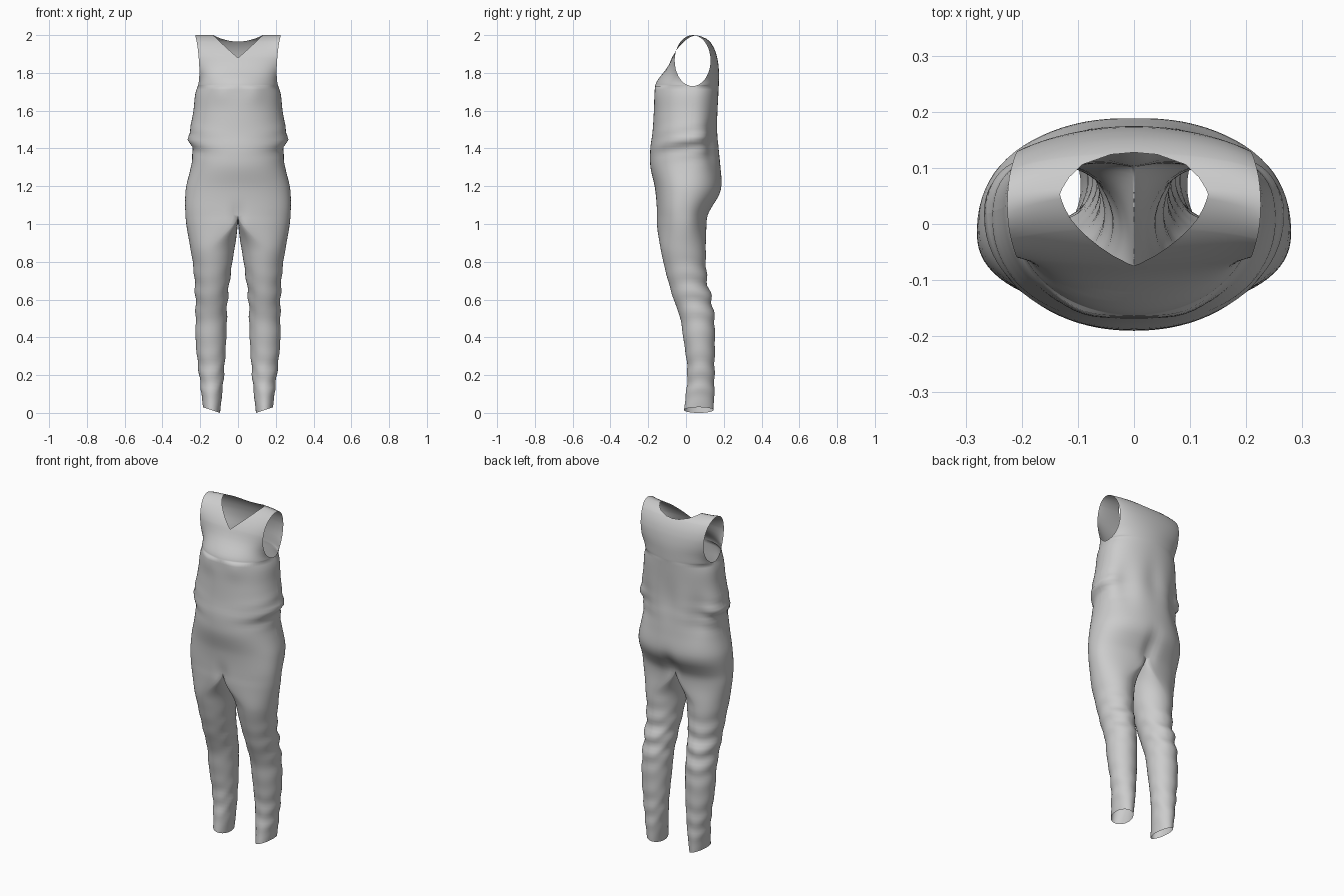
import bpy, bmesh
from math import sin, cos, asin, pi, sqrt, exp, radians

if "Cube" in bpy.data.objects:
    bpy.data.objects.remove(bpy.data.objects["Cube"])

# Silhouette: height, half width, front y, back y
BODY = [
    (0.00, .185, -.01, .145), (.10, .195, .0, .15), (.20, .205, .008, .15), (.30, .217, .0, .152),
    (.40, .225, -.015, .153), (.50, .224, -.03, .15), (.60, .225, -.065, .135), (.70, .23, -.095, .112),
    (.80, .24, -.12, .105), (.90, .257, -.14, .105), (1.0, .274, -.155, .11), (1.05, .278, -.156, .12),
    (1.1, .28, -.157, .148), (1.15, .279, -.16, .178), (1.2, .274, -.166, .19), (1.3, .25, -.188, .183),
    (1.37, .24, -.19, .178), (1.42, .25, -.187, .175), (1.45, .262, -.182, .172), (1.5, .254, -.176, .17),
    (1.6, .236, -.17, .17), (1.69, .226, -.166, .172), (1.75, .208, -.157, .174), (1.83, .205, -.098, .173),
    (1.9, .21, -.064, .16), (1.95, .216, -.025, .138), (1.985, .223, .02, .105), (2.0, .226, .06, .06)]
INNER = [(0, .095), (.2, .075), (.4, .062), (.6, .055), (.8, .03), (.9, .014), (1.0, .004), (1.05, 0)]
MID = [(0, .07), (1.05, -.018), (1.2, .0), (1.4, .015), (1.73, .035), (2.0, .035)]
CROTCH, ARM, V, NAPE, M = 1.05, 1.73, 1.88, 1.965, 20


def look(table, z, c=1):
    """Smooth interpolation of a column in a height table."""
    z = min(max(z, table[0][0]), table[-1][0])
    i = 0
    while i < len(table) - 2 and z > table[i + 1][0]:
        i += 1
    a, b = table[i], table[i + 1]
    def slope(k):
        p, q = table[max(k - 1, 0)], table[min(k + 1, len(table) - 1)]
        return (q[c] - p[c]) / (q[0] - p[0])
    h = b[0] - a[0]
    t = (z - a[0]) / h
    return ((2*t**3 - 3*t*t + 1) * a[c] + (t**3 - 2*t*t + t) * h * slope(i)
            + (3*t*t - 2*t**3) * b[c] + (t**3 - t*t) * h * slope(i + 1))


def bell(v, c, w):
    return exp(-((v - c) / w) ** 2)


def folds(z, a):
    """Cloth wrinkles at the knees, ankles and sides of the waist."""
    leg = bell(z, .62, .16) * (.004 + .003 * cos(a + pi)) + .003 * bell(z, .2, .12)
    waist = .006 * bell(z, 1.43, .07) * max(0, sin(a)) ** 2
    return (leg * sin(60 * z + 2.2 * sin(a) + 1.5 * cos(2 * a))
            + waist * sin(75 * z + 3 * cos(a)))


def roundness(z):
    t = min(max((CROTCH - z) / .2, 0), 1)
    return t * t * (3 - 2 * t)


def leg_dims(z):
    w, f, b, i = look(BODY, z), look(BODY, z, 2), look(BODY, z, 3), look(INNER, z)
    return (w + i) / 2, (w - i) / 2, (f + b) / 2, (b - f) / 2


def hem(x, z):
    return z + max(0, 1 - z / .15) * .03 * (x - .095) / .09


def outer(z, u, back):
    """Point on the front or back panel, u = 0 at the centre, 1 at the side."""
    w, edge = look(BODY, z), look(BODY, z, 3 if back else 2)
    mid = look(MID, z)
    sign = 1 if back else -1
    if z > ARM:                                   # chest panels beside armholes
        k = max(0, 1 - ((z - 1.865) / .135) ** 2)
        arm_y = .035 + sign * .095 * sqrt(k)
        A = radians(90 - 32 * min(1, (z - ARM) / .06))
        if back:
            x0 = .132 * sqrt(max(0, z - NAPE) / (2 - NAPE))
        else:
            x0 = .132 * max(0, (z - V) / (2 - V)) ** .95
        u0 = asin(x0 / w * sin(A)) / A
        p = (u0 + (1 - u0) * u) * A
        e = .9
        x = w * sin(p) / sin(A)
        t = (1 - max(cos(p), 0) ** e) / (1 - max(cos(A), 0) ** e)
        return x, edge + (arm_y - edge) * t, z
    p = u * pi / 2
    x = w * sin(p) ** .95 if u else 0
    y = mid + (edge - mid) * max(cos(p), 0) ** .88
    if z < CROTCH:
        cx, rx, cy, ry = leg_dims(z)
        r = roundness(z)
        x += r * (cx + rx * sin(p) - x)
        y += r * (cy + sign * ry * cos(p) - y)
    a = pi - p if back else p
    f = folds(z, a)
    x += f * sin(p)
    y += sign * f * cos(p)
    if back:                                      # seat cleft, spine and waist hollows
        y -= .022 * bell(x, 0, .04) * bell(z, 1.09, .08)
        y -= .008 * bell(x, 0, .05) * bell(z, 1.5, .12)
        y -= .018 * bell(x, .17, .05) * bell(z, 1.43, .12)
    else:                                         # bust and front crease
        y -= .008 * bell(x, .09, .05) * bell(z, 1.7, .06)
        y += .012 * bell(x, 0, .03) * bell(z, 1.04, .06)
    return x, y, hem(x, z)


def inseam(z, v):
    """Point on the inner leg, v = 0 at the back, 1 at the front."""
    if v in (0, 1):
        return outer(z, 0, v == 0)
    cx, rx, cy, ry = leg_dims(z)
    r = roundness(z)
    a = pi * v
    f = folds(z, pi + a) * r
    xe = look(INNER, z)
    x = xe + r * (cx - rx * sin(a) - xe) - f * sin(a)
    yb, yf = outer(z, 0, True)[1], outer(z, 0, False)[1]
    y = (yb + yf) / 2 + (yb - yf) / 2 * cos(a)
    return x, y, hem(x, z) - .035 * sin(a) * (1 - r) if r else z - .035 * sin(a)


def patch(bm, rows):
    grid = [[bm.verts.new(p) for p in row] for row in rows]
    for a, b in zip(grid, grid[1:]):
        for j in range(len(a) - 1):
            bm.faces.new((a[j], a[j + 1], b[j + 1], b[j]))


# Row heights: legs, trunk, then armhole rows clustered at both ends
legs = [CROTCH * i / 56 for i in range(57)]
trunk = [CROTCH + (ARM - CROTCH) * i / 36 for i in range(1, 37)]
chest = sorted([ARM + .135 * (1 - cos(pi * k / 18)) for k in range(1, 19)] + [V, NAPE])
heights = legs + trunk + chest

bm = bmesh.new()
for back in (False, True):
    patch(bm, [[outer(z, j / M, back) for j in range(M + 1)] for z in heights])
patch(bm, [[inseam(z, j / M) for j in range(M + 1)] for z in legs])
bmesh.ops.remove_doubles(bm, verts=bm.verts, dist=.0002)
bmesh.ops.recalc_face_normals(bm, faces=bm.faces)
for f in bm.faces:
    f.smooth = True

# Sleeveless one-piece suit, right half mirrored to the left
mesh = bpy.data.meshes.new("jumpsuit")
bm.to_mesh(mesh)
bm.free()
suit = bpy.data.objects.new("jumpsuit", mesh)
bpy.context.collection.objects.link(suit)
mirror = suit.modifiers.new("mirror", 'MIRROR')
mirror.use_clip = True
mirror.merge_threshold = .0003
